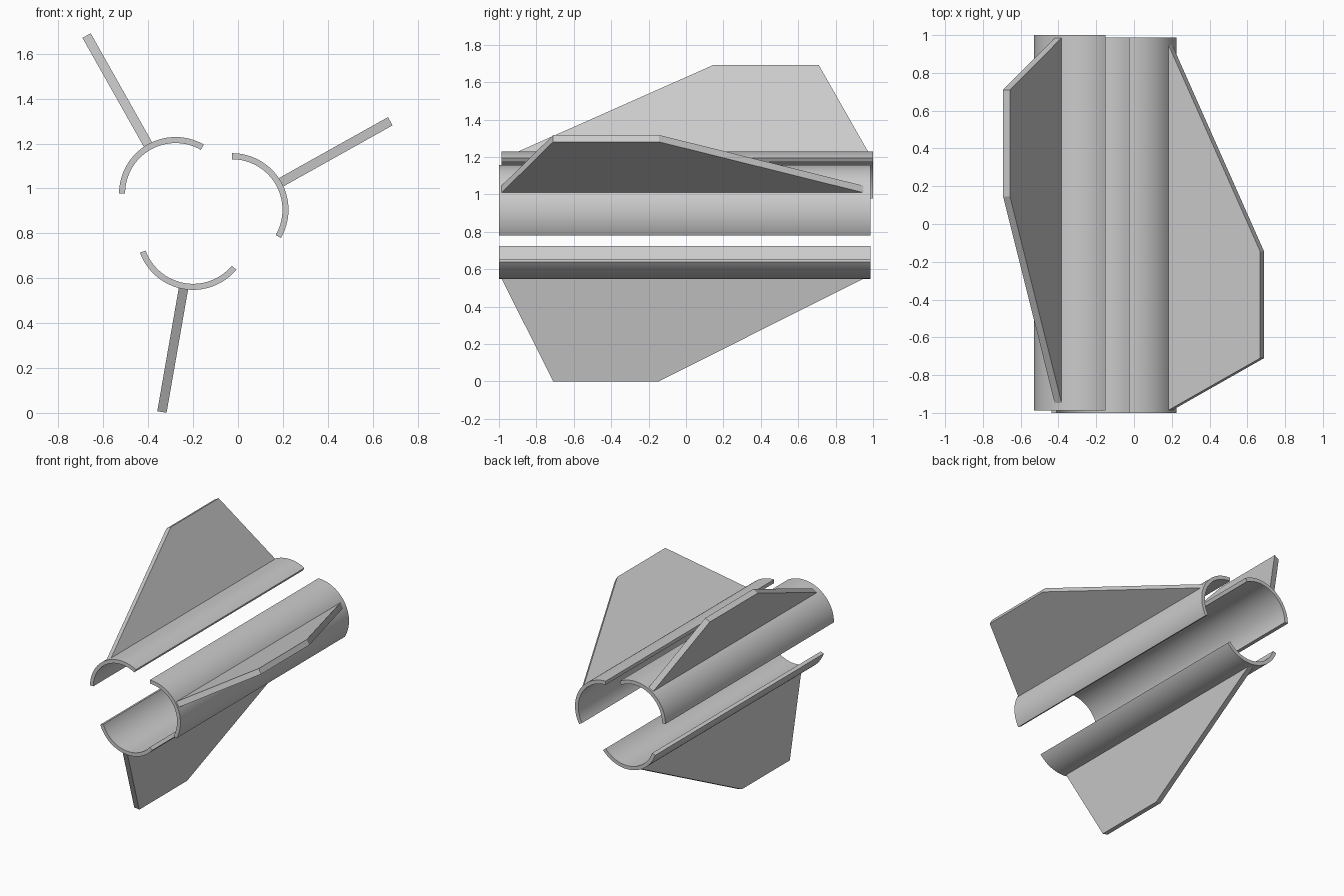
import bpy, math
from mathutils import Vector

if "Cube" in bpy.data.objects:
    bpy.data.objects.remove(bpy.data.objects["Cube"])

R_OUT, R_IN, R_TIP, HALF_T = 0.252, 0.225, 0.808, 0.021
ARC_STEPS = 32


def prism(name, a, b):
    """Solid between two matching outlines a and b."""
    n = len(a)
    faces = [list(range(n))[::-1], list(range(n, 2 * n))]
    faces += [[i, (i + 1) % n, n + (i + 1) % n, n + i] for i in range(n)]
    me = bpy.data.meshes.new(name)
    me.from_pydata([tuple(p) for p in a + b], [], faces)
    ob = bpy.data.objects.new(name, me)
    bpy.context.collection.objects.link(ob)
    bpy.context.view_layer.objects.active = ob
    bpy.ops.object.select_all(action='DESELECT')
    ob.select_set(True)
    # consistent outward faces
    bpy.ops.object.mode_set(mode='EDIT')
    bpy.ops.mesh.select_all(action='SELECT')
    bpy.ops.mesh.normals_make_consistent(inside=False)
    bpy.ops.object.mode_set(mode='OBJECT')
    return ob


def shell(name, cx, cz, mid, y0, y1):
    """120 degree strip of a tube along y."""
    angles = [math.radians(mid - 60 + 120 * i / ARC_STEPS) for i in range(ARC_STEPS + 1)]
    ring = [(R_OUT, t) for t in angles] + [(R_IN, t) for t in reversed(angles)]
    ends = [[(cx + r * math.cos(t), y, cz + r * math.sin(t)) for r, t in ring] for y in (y0, y1)]
    prism(name, *ends)
    bpy.ops.object.shade_smooth_by_angle(angle=math.radians(30))


def fin(name, cx, cz, angle, flip):
    """Swept flat plate standing radially on a shell."""
    t = math.radians(angle)
    out = Vector((math.cos(t), 0, math.sin(t)))
    side = Vector((-math.sin(t), 0, math.cos(t))) * HALF_T
    outline = [(-0.99, 0.243), (-0.71, R_TIP), (-0.145, R_TIP), (0.965, 0.243)]
    pts = [Vector((cx, -y if flip else y, cz)) + out * r for y, r in outline]
    prism(name, [p - side for p in pts], [p + side for p in pts])


# three separate shell and fin pieces: centre x, z, shell angle, fin angle, reversed
pieces = [("left", -0.278, 0.977, 120, 119.4, True),
          ("right", -0.027, 0.905, 30, 29.2, False),
          ("lower", -0.200, 0.800, 260, 260.1, False)]
for label, cx, cz, mid, fin_angle, flip in pieces:
    y0, y1 = (-0.987, 1.0) if flip else (-1.0, 0.987)
    shell(label + "_shell", cx, cz, mid, y0, y1)
    fin(label + "_fin", cx, cz, fin_angle, flip)
